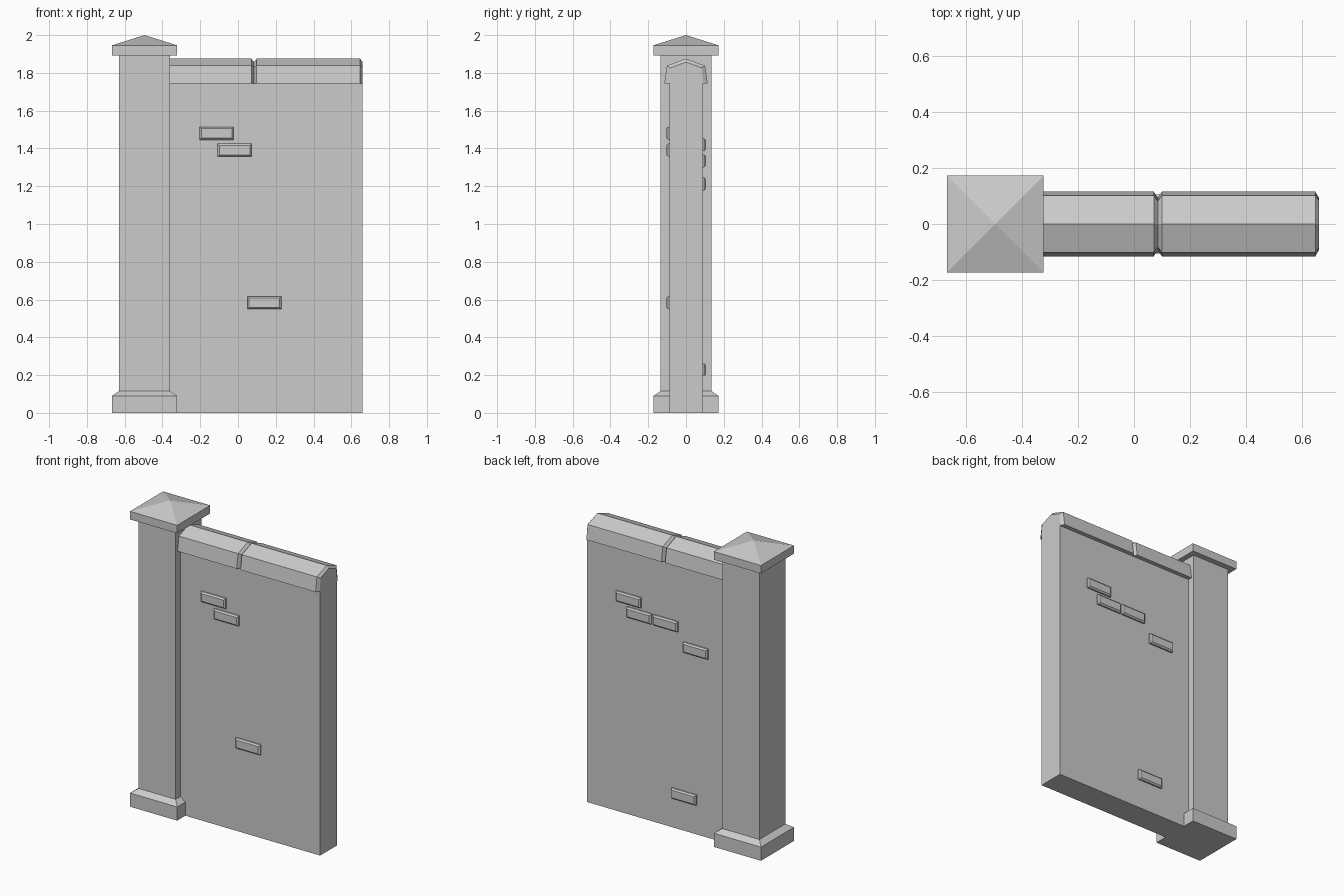
import bpy

if "Cube" in bpy.data.objects:
    bpy.data.objects.remove(bpy.data.objects["Cube"])


def make_object(name, verts, faces):
    mesh = bpy.data.meshes.new(name)
    mesh.from_pydata(verts, [], faces)
    obj = bpy.data.objects.new(name, mesh)
    bpy.context.collection.objects.link(obj)
    return obj


def loft(name, rings):
    """Skin equal-sized vertex rings (counter-clockwise about the loft direction) and cap both ends."""
    n = len(rings[0])
    faces = [tuple(reversed(range(n)))]
    for r in range(len(rings) - 1):
        for i in range(n):
            a, b = r * n + i, r * n + (i + 1) % n
            faces.append((a, b, b + n, a + n))
    faces.append(tuple(range((len(rings) - 1) * n, len(rings) * n)))
    return make_object(name, [v for ring in rings for v in ring], faces)


def rect(cx, cy, hx, hy, z):
    return [(cx - hx, cy - hy, z), (cx + hx, cy - hy, z),
            (cx + hx, cy + hy, z), (cx - hx, cy + hy, z)]


PX = -0.495          # pillar centre
SHAFT, WIDE = 0.135, 0.172
WALL_Y, END = 0.087, 0.66

# Pillar: shaft, chamfered plinth, pyramid cap
loft("pillar_shaft", [rect(PX, 0, SHAFT, SHAFT, z) for z in (0.10, 1.90)])
loft("pillar_base", [rect(PX, 0, WIDE, WIDE, 0), rect(PX, 0, WIDE, WIDE, 0.09),
                     rect(PX, 0, SHAFT, SHAFT, 0.116)])
cap = rect(PX, 0, WIDE, WIDE, 1.893) + rect(PX, 0, WIDE, WIDE, 1.946) + [(PX, 0, 2.0)]
sides = [(i, (i + 1) % 4, (i + 1) % 4 + 4, i + 4) for i in range(4)]
slopes = [(i + 4, (i + 1) % 4 + 4, 8) for i in range(4)]
make_object("pillar_cap", cap, [(3, 2, 1, 0)] + sides + slopes)

# Wall slab, running into the pillar
wall_mid, wall_half = (PX + END) / 2, (END - PX) / 2
loft("wall", [rect(wall_mid, 0, wall_half, WALL_Y, z) for z in (0, 1.75)])

# Coping stones with gabled profile and chamfered ends
outer = [(-0.115, 1.743), (0.115, 1.743), (0.101, 1.838), (0, 1.875), (-0.101, 1.838)]
inner = [(-0.092, 1.743), (0.092, 1.743), (0.082, 1.827), (0, 1.857), (-0.082, 1.827)]


def coping(name, x0, x1, c=0.014):
    stations = [(x0, inner), (x0 + c, outer), (x1 - c, outer), (x1, inner)]
    loft(name, [[(x, y, z) for y, z in prof] for x, prof in stations])


coping("coping_left", PX, 0.085)
coping("coping_right", 0.085, END)


# Raised bricks with bevelled outer edges; side is -1 for front, 1 for back
def brick(name, x, z, side, hx=0.09, hz=0.034):
    rings = []
    for y, inset in ((0.075, 0), (0.096, 0), (0.105, 0.009)):
        w, h = (hx - inset) * side, hz - inset
        rings.append([(x + w, side * y, z - h), (x - w, side * y, z - h),
                      (x - w, side * y, z + h), (x + w, side * y, z + h)])
    loft(name, rings)


front = [(-0.113, 1.48), (-0.018, 1.391), (0.14, 0.583)]
back = [(0.354, 1.42), (0.276, 1.334), (0.085, 1.334), (-0.135, 1.212), (-0.05, 0.228)]
for label, side, spots in (("front", -1, front), ("back", 1, back)):
    for i, (x, z) in enumerate(spots):
        brick(f"{label}_brick_{i + 1}", x, z, side)
